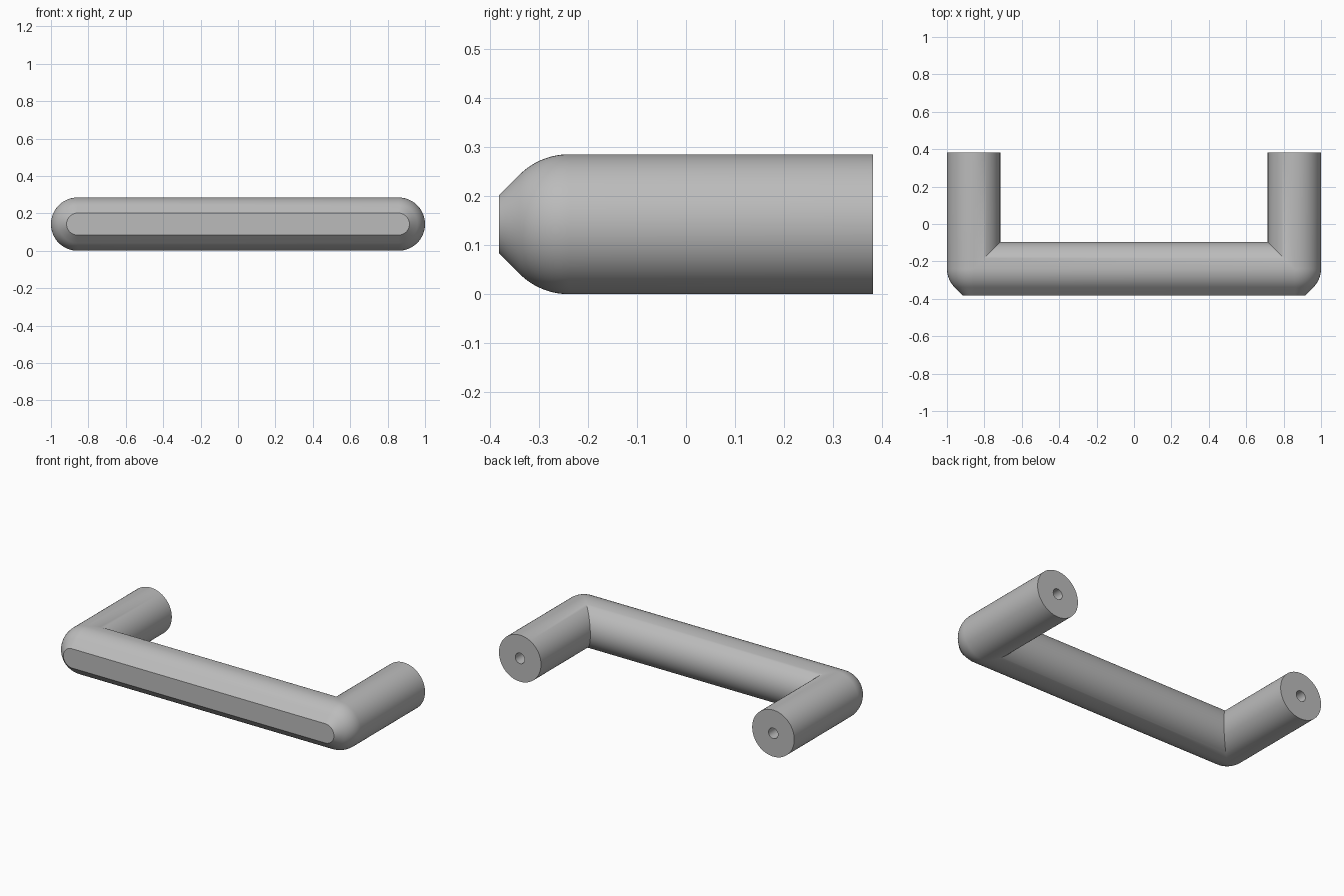
import bpy
import bmesh
from math import sin, cos, tan, pi

if "Cube" in bpy.data.objects:
    bpy.data.objects.remove(bpy.data.objects["Cube"], do_unlink=True)

R = 0.1425                   # tube radius
AX, AY = 1 - R, -0.2385      # leg axis x, bar axis y
FRONT, BACK = -0.381, 0.381
FLAT = R * tan(pi / 8)       # half height of the flat grip face
HOLE, DEPTH = 0.032, 0.25    # mounting hole
N = 32                       # segments per half circle

metal = bpy.data.materials.new("satin grey metal")
metal.use_nodes = True
grey = (0.5, 0.5, 0.5, 1)
metal.diffuse_color = grey
metal.node_tree.nodes["Principled BSDF"].inputs["Base Color"].default_value = grey

bm = bmesh.new()


def row(points):
    return [bm.verts.new(p) for p in points]


def bridge(a, b, closed=False):
    for i in range(len(a) if closed else len(a) - 1):
        j = (i + 1) % len(a)
        bm.faces.new((a[i], a[j], b[j], b[i]))


# Nose profile as (radius, y): an eighth of a circle, then a 45 degree bevel
nose = [(R * cos(a), AY - R * sin(a)) for a in [pi / 4 * i / 12 for i in range(13)]]
nose.append((FLAT, FRONT))
half = [-pi / 2 + pi * i / N for i in range(N + 1)]
full = [-pi / 2 + pi * i / N for i in range(2 * N)]

# Bar back: half cylinder mitred into both legs
bridge(*[row([(s * (AX - R * cos(t)), AY + R * cos(t), R + R * sin(t)) for t in half])
         for s in (-1, 1)])

# Bar front: upper and lower beveled strips
for k in (-1, 1):
    bridge(*[row([(s * AX, y, R + k * r) for r, y in nose]) for s in (-1, 1)])

# Flat grip face with round ends
outline = []
for s in (-1, 1):
    outline += [(s * (AX + FLAT * cos(t)), FRONT, R + s * FLAT * sin(t)) for t in half]
bm.faces.new(row(outline))

for s in (-1, 1):
    # Rounded outer corner
    rings = [row([(s * (AX + r * cos(t)), y, R + r * sin(t)) for t in half]) for r, y in nose]
    for a, b in zip(rings, rings[1:]):
        bridge(a, b)

    # Leg with mitred inner side, end face and blind hole
    def ring(r, y):
        return row([(s * (AX + r * cos(t)), y, R + r * sin(t)) for t in full])

    start = row([(s * (AX + R * cos(t)), AY + max(0, -R * cos(t)), R + R * sin(t))
                 for t in full])
    leg = [start, ring(R, BACK), ring(HOLE, BACK), ring(HOLE, BACK - DEPTH)]
    for a, b in zip(leg, leg[1:]):
        bridge(a, b, True)
    bm.faces.new(leg[-1])

bmesh.ops.remove_doubles(bm, verts=bm.verts, dist=0.00005)
bmesh.ops.recalc_face_normals(bm, faces=bm.faces)
mesh = bpy.data.meshes.new("pull_handle")
bm.to_mesh(mesh)
bm.free()
mesh.materials.append(metal)
handle = bpy.data.objects.new("pull_handle", mesh)
bpy.context.collection.objects.link(handle)

bpy.ops.object.select_all(action="DESELECT")
handle.select_set(True)
bpy.context.view_layer.objects.active = handle
bpy.ops.object.shade_smooth_by_angle(angle=pi / 6)
